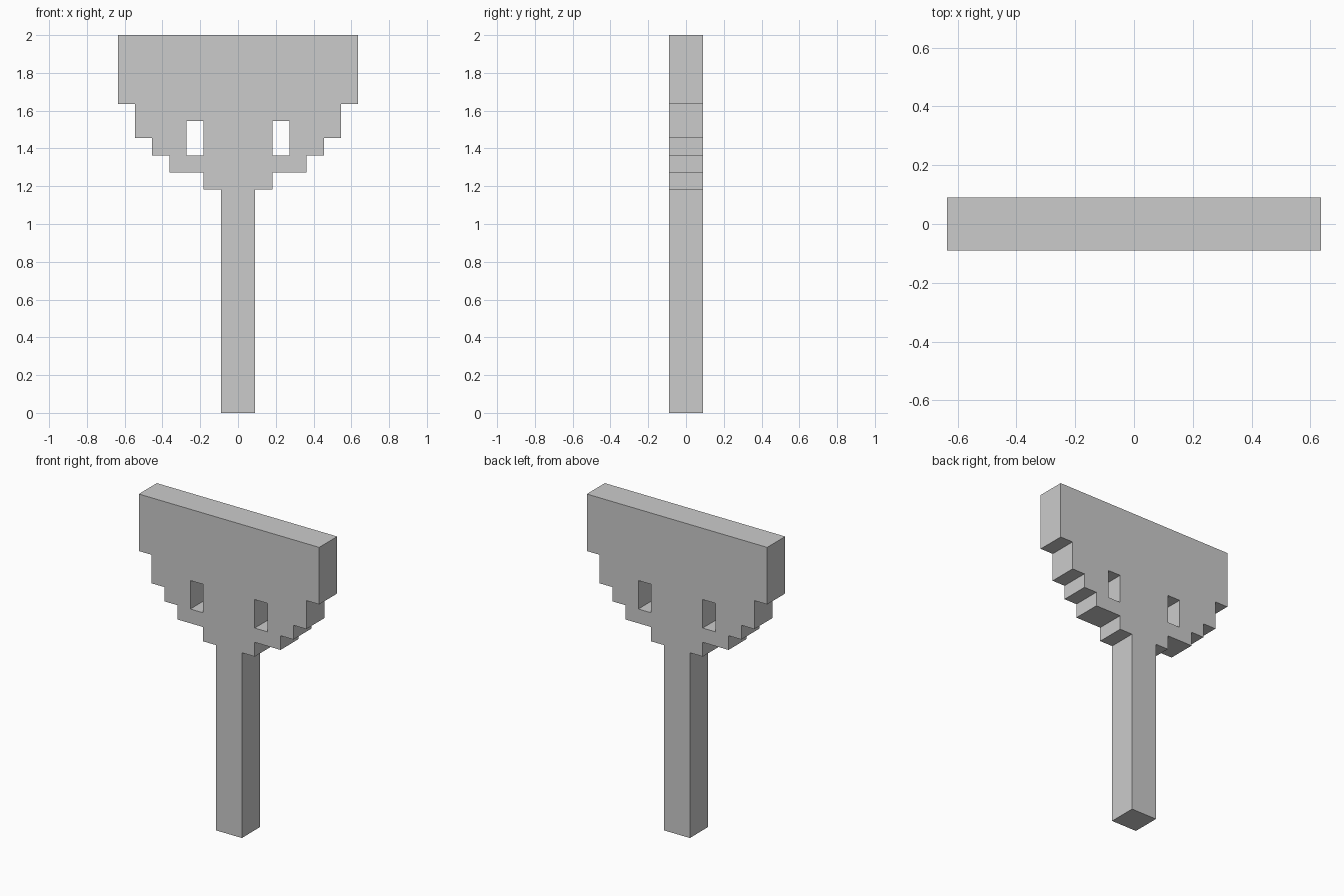
import bpy, bmesh
from math import radians
from mathutils import Matrix

if "Cube" in bpy.data.objects:
    bpy.data.objects.remove(bpy.data.objects["Cube"])

U = 2 / 22  # the model sits on a grid of 22 units in height

# Right half of the stepped outline, bottom to top, in grid units
half = [(1, 0), (1, 13), (2, 13), (2, 14), (4, 14), (4, 15), (5, 15),
        (5, 16), (6, 16), (6, 18), (7, 18), (7, 22)]
outline = half + [(-x, z) for x, z in reversed(half)]

# Two slots through the head, mirrored
slot = [(2, 15), (2, 17), (3, 17), (3, 15)]
slots = [slot, [(-x, z) for x, z in reversed(slot)]]

# Filled flat curve, extruded both ways to give the thickness
curve = bpy.data.curves.new("stepped_profile", 'CURVE')
curve.dimensions = '2D'
curve.fill_mode = 'BOTH'
curve.extrude = U
for loop in [outline] + slots:
    spline = curve.splines.new('POLY')
    spline.points.add(len(loop) - 1)
    for point, (x, z) in zip(spline.points, loop):
        point.co = (x * U, z * U, 0, 1)
    spline.use_cyclic_u = True

helper = bpy.data.objects.new("profile_helper", curve)
bpy.context.collection.objects.link(helper)
depsgraph = bpy.context.evaluated_depsgraph_get()
mesh = bpy.data.meshes.new_from_object(helper.evaluated_get(depsgraph))
bpy.data.objects.remove(helper)

# Weld caps to sides and stand the shape upright
bm = bmesh.new()
bm.from_mesh(mesh)
bmesh.ops.remove_doubles(bm, verts=bm.verts, dist=1e-4)
bmesh.ops.transform(bm, matrix=Matrix.Rotation(radians(90), 4, 'X'), verts=bm.verts)
bmesh.ops.recalc_face_normals(bm, faces=bm.faces)
for face in bm.faces:
    face.smooth = False
bm.to_mesh(mesh)
bm.free()

mesh.name = "stepped_head_and_handle"
body = bpy.data.objects.new("stepped_head_and_handle", mesh)
bpy.context.collection.objects.link(body)
